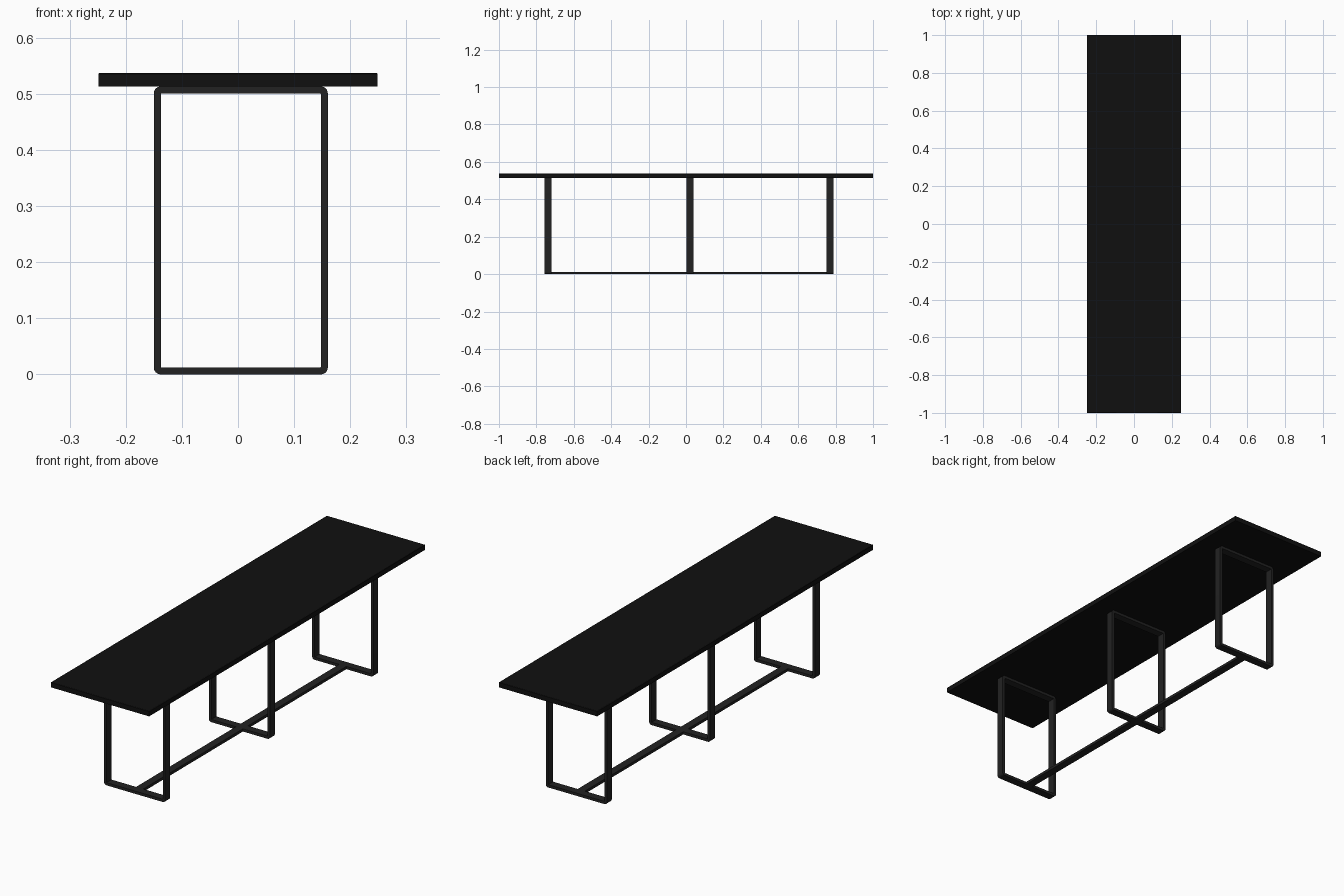
import bpy, bmesh, math

if "Cube" in bpy.data.objects:
    bpy.data.objects.remove(bpy.data.objects["Cube"])


def material(name, value):
    m = bpy.data.materials.new(name)
    m.diffuse_color = (value, value, value, 1)
    m.use_nodes = True
    m.node_tree.nodes["Principled BSDF"].inputs["Base Color"].default_value = m.diffuse_color
    return m


def finish(bm, name, mat):
    bmesh.ops.recalc_face_normals(bm, faces=bm.faces[:])
    mesh = bpy.data.meshes.new(name)
    bm.to_mesh(mesh)
    bm.free()
    mesh.materials.append(mat)
    ob = bpy.data.objects.new(name, mesh)
    bpy.context.collection.objects.link(ob)
    bpy.context.view_layer.objects.active = ob
    ob.select_set(True)
    bpy.ops.object.shade_smooth_by_angle(angle=math.radians(35))
    ob.select_set(False)
    return ob


def box(name, lo, hi, mat):
    bm = bmesh.new()
    bmesh.ops.create_cube(bm, size=1)
    for v in bm.verts:
        v.co = [(a + b) / 2 + c * (b - a) for a, b, c in zip(lo, hi, v.co)]
    return finish(bm, name, mat)


def rounded_rect(x0, x1, z0, z1, r, steps=6):
    corners = [(x1 - r, z1 - r), (x0 + r, z1 - r), (x0 + r, z0 + r), (x1 - r, z0 + r)]
    return [(cx + r * math.cos(a), cz + r * math.sin(a))
            for i, (cx, cz) in enumerate(corners)
            for a in [math.pi / 2 * (i + k / steps) for k in range(steps + 1)]]


top_black = material("top_black", 0.005)
metal_black = material("metal_black", 0.016)

X0, X1, HEIGHT, T, W = -0.15, 0.16, 0.513, 0.0125, 0.036

# Table top with softened upper edges
top = box("table_top", (-0.249, -1, HEIGHT), (0.249, 1, 0.537), top_black)
bm = bmesh.new()
bm.from_mesh(top.data)
upper = [e for e in bm.edges if all(v.co.z > 0.53 for v in e.verts)]
bmesh.ops.bevel(bm, geom=upper, offset=0.002, segments=2, profile=0.5, affect='EDGES')
bm.to_mesh(top.data)
bm.free()


# Rectangular flat-bar leg frame with rounded outer corners
def leg_frame(name, y):
    outer = rounded_rect(X0, X1, 0, HEIGHT, 0.012)
    inner = rounded_rect(X0 + T, X1 - T, T, HEIGHT - T, 0.001)
    bm = bmesh.new()
    rings = [[bm.verts.new((x, yy, z)) for x, z in pts]
             for pts, yy in ((outer, y - W / 2), (outer, y + W / 2),
                             (inner, y + W / 2), (inner, y - W / 2))]
    n = len(outer)
    for r in range(4):
        a, b = rings[r], rings[(r + 1) % 4]
        for i in range(n):
            j = (i + 1) % n
            bm.faces.new((a[i], a[j], b[j], b[i]))
    finish(bm, name, metal_black)


for name, y in (("front", -0.738), ("middle", 0.021), ("back", 0.77)):
    leg_frame(name + "_leg_frame", y)

# Floor stretchers joining the frames
xc = (X0 + X1) / 2
for name, y0, y1 in (("front", -0.738, 0.021), ("back", 0.021, 0.77)):
    box(name + "_stretcher", (xc - W / 2, y0 + W / 2, 0),
        (xc + W / 2, y1 - W / 2, T), metal_black)
